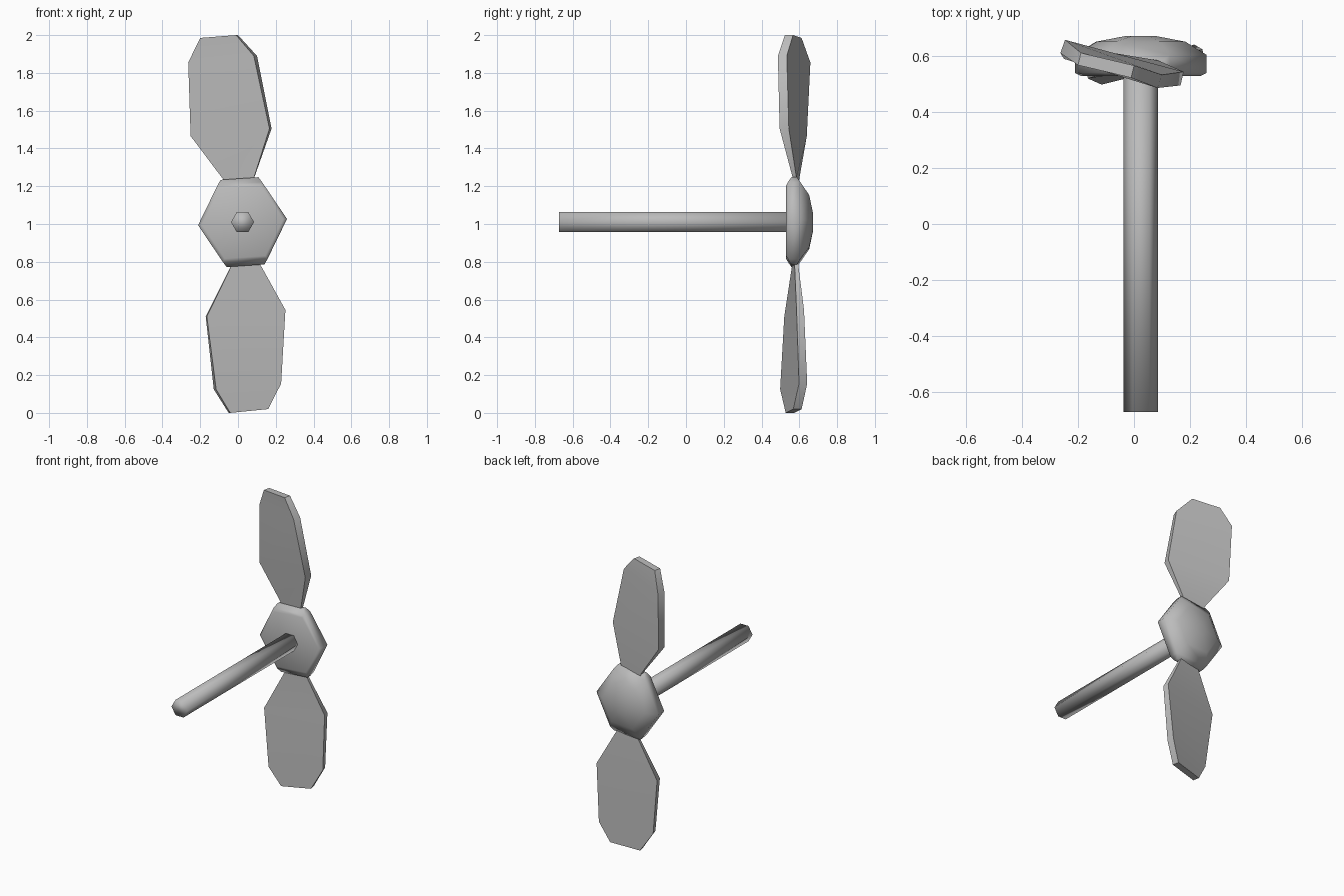
import bpy, bmesh, math
from mathutils import Vector

cube = bpy.data.objects.get("Cube")
if cube:
    bpy.data.objects.remove(cube)

grey = bpy.data.materials.new("metal_grey")
grey.use_nodes = True
grey.diffuse_color = (0.5, 0.5, 0.5, 1)
grey.node_tree.nodes["Principled BSDF"].inputs["Base Color"].default_value = grey.diffuse_color

AXIS_X, AXIS_Z = 0.024, 1.01


def loft(bm, rings):
    """Skin a list of equal closed rings and cap both ends."""
    rows = [[bm.verts.new(p) for p in ring] for ring in rings]
    n = len(rows[0])
    for a, b in zip(rows, rows[1:]):
        for i in range(n):
            j = (i + 1) % n
            bm.faces.new((a[i], a[j], b[j], b[i]))
    bm.faces.new(rows[0])
    bm.faces.new(rows[-1])
    bmesh.ops.recalc_face_normals(bm, faces=bm.faces)


def hexagon(radius, y, turn=0):
    """Six-sided ring around the shaft axis."""
    angles = [math.radians(turn + 60 * i) for i in range(6)]
    return [(AXIS_X + radius * math.cos(a), y, AXIS_Z + radius * math.sin(a)) for a in angles]


def finish(name, bm, angle):
    mesh = bpy.data.meshes.new(name)
    bm.to_mesh(mesh)
    bm.free()
    mesh.materials.append(grey)
    obj = bpy.data.objects.new(name, mesh)
    bpy.context.collection.objects.link(obj)
    bpy.ops.object.select_all(action='DESELECT')
    obj.select_set(True)
    bpy.context.view_layer.objects.active = obj
    bpy.ops.object.shade_smooth_by_angle(angle=math.radians(angle))


# Shaft
bm = bmesh.new()
loft(bm, [hexagon(0.061, -0.672), hexagon(0.061, 0.56)])
finish("shaft", bm, 120)

# Hub: domed at the back, with a raised socket above and below for the blades
bm = bmesh.new()
loft(bm, [hexagon(r, y, 4) for r, y in
          ((0.215, 0.53), (0.236, 0.54), (0.236, 0.605), (0.16, 0.652), (0.05, 0.673))])
sockets = [f for f in bm.faces if abs(f.normal.z) > 0.95 and abs(f.normal.y) < 0.1]
bmesh.ops.inset_individual(bm, faces=sockets, thickness=0.025, depth=0.027)
finish("hub", bm, 75)


# Blades: each row is (left x, y, z), (right x, y, z), thickness
def blade(name, rows):
    rings = []
    for left, right, thick in rows:
        l, r = Vector(left), Vector(right)
        across = (r - l).normalized()
        off = Vector((across.y, -across.x, 0)).normalized() * thick / 2
        rings.append([l + off, r + off, r - off, l - off])
    bm = bmesh.new()
    loft(bm, rings)
    finish(name, bm, 50)


blade("upper_blade", [
    ((-0.06, 0.585, 1.20), (0.07, 0.575, 1.20), 0.02),
    ((-0.08, 0.59, 1.24), (0.085, 0.575, 1.245), 0.02),
    ((-0.245, 0.615, 1.465), (0.172, 0.52, 1.505), 0.05),
    ((-0.255, 0.635, 1.855), (0.092, 0.51, 1.89), 0.05),
    ((-0.195, 0.59, 1.985), (-0.005, 0.545, 2.0), 0.045)])
blade("lower_blade", [
    ((-0.02, 0.57, 0.82), (0.10, 0.58, 0.82), 0.02),
    ((-0.04, 0.57, 0.77), (0.12, 0.585, 0.78), 0.02),
    ((-0.168, 0.54, 0.51), (0.248, 0.605, 0.545), 0.04),
    ((-0.122, 0.52, 0.125), (0.222, 0.62, 0.155), 0.045),
    ((-0.045, 0.55, 0.0), (0.155, 0.59, 0.02), 0.045)])
